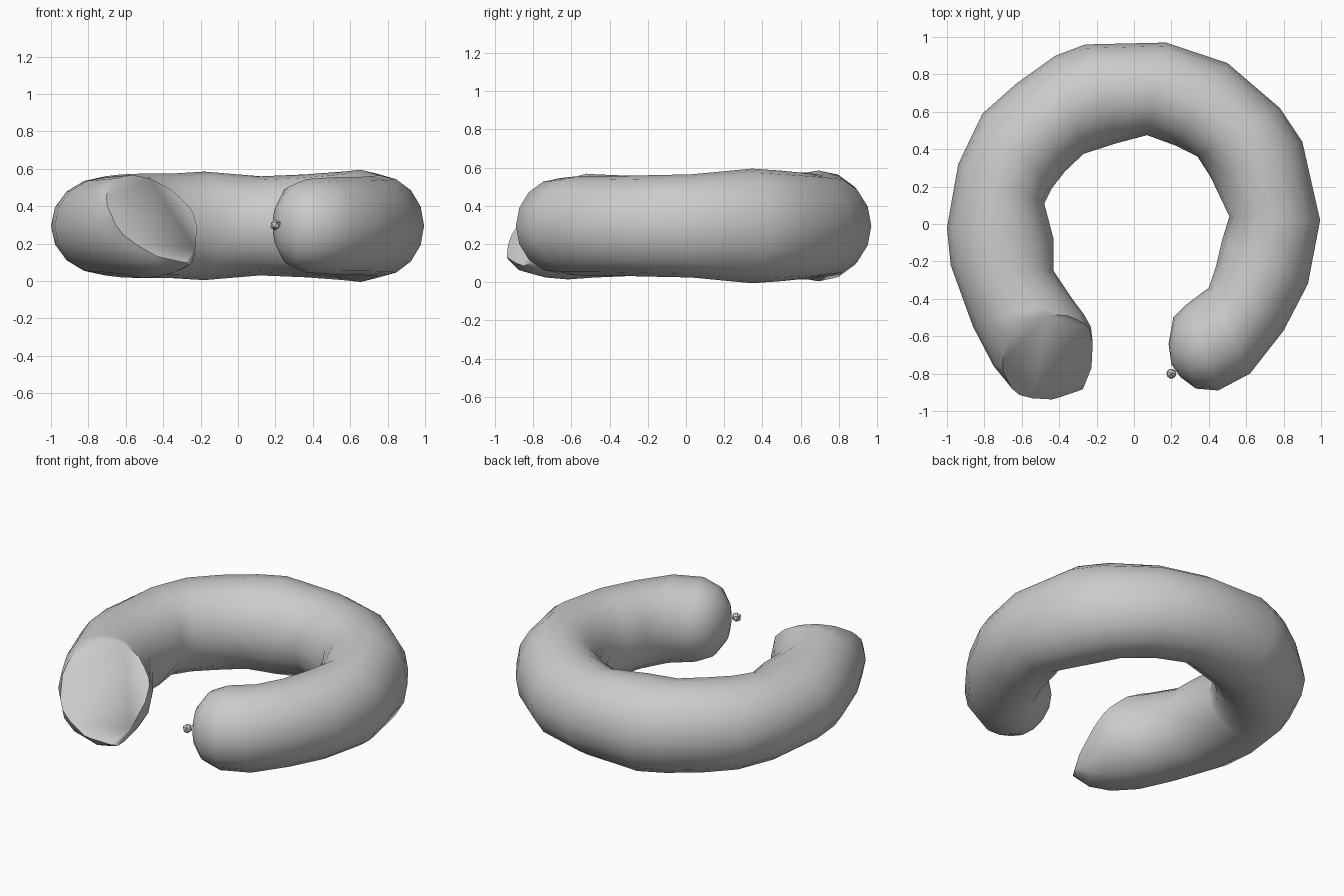
import bpy
import bmesh
from math import cos, sin, pi
from mathutils import Vector

if "Cube" in bpy.data.objects:
    bpy.data.objects.remove(bpy.data.objects["Cube"], do_unlink=True)

SIDES = 16
MID_HEIGHT = 0.295


def make_material(name, colour):
    mat = bpy.data.materials.new(name)
    mat.use_nodes = True
    mat.diffuse_color = colour
    mat.node_tree.nodes["Principled BSDF"].inputs["Base Color"].default_value = colour
    return mat


def make_object(name, bm, mat, angle):
    bmesh.ops.recalc_face_normals(bm, faces=bm.faces)
    mesh = bpy.data.meshes.new(name)
    bm.to_mesh(mesh)
    bm.free()
    mesh.materials.append(mat)
    obj = bpy.data.objects.new(name, mesh)
    bpy.context.collection.objects.link(obj)
    bpy.ops.object.select_all(action="DESELECT")
    obj.select_set(True)
    bpy.context.view_layer.objects.active = obj
    bpy.ops.object.shade_smooth_by_angle(angle=angle)
    return obj


def add_ring(bm, outer, inner, half_height):
    """Upright oval spanning from the outer to the inner side of the bend."""
    centre = (Vector(outer) + Vector(inner)) / 2
    reach = (Vector(outer) - Vector(inner)) / 2
    ring = []
    for i in range(SIDES):
        a = 2 * pi * i / SIDES
        flat = centre + reach * cos(a)
        ring.append(bm.verts.new((flat.x, flat.y, MID_HEIGHT + half_height * sin(a))))
    return ring


grey = make_material("plain grey", (0.6, 0.6, 0.6, 1))

# Sections along the bend: outer point, inner point, half height
sections = [
    ((.25, -.82), (.185, -.64), .12),
    ((.33, -.88), (.21, -.5), .21),
    ((.45, -.89), (.28, -.43), .25),
    ((.62, -.8), (.4, -.34), .26),
    ((.8, -.57), (.44, -.22), .26),
    ((.93, -.32), (.47, -.09), .265),
    ((.995, .02), (.51, .04), .27),
    ((.9, .44), (.41, .25), .3),
    ((.78, .62), (.34, .36), .29),
    ((.5, .86), (.22, .42), .275),
    ((.17, .97), (.07, .475), .265),
    ((-.26, .96), (-.1, .43), .29),
    ((-.42, .9), (-.27, .375), .28),
    ((-.63, .75), (-.37, .28), .28),
    ((-.81, .59), (-.44, .19), .275),
    ((-.94, .32), (-.48, .11), .265),
    ((-1, -.02), (-.43, -.08), .26),
    ((-.98, -.22), (-.43, -.25), .26),
    ((-.86, -.55), (-.33, -.4), .27),
    ((-.75, -.76), (-.27, -.48), .28),
    ((-.62, -.92), (-.23, -.55), .27),
    ((-.47, -.98), (-.22, -.64), .25),
    ((-.3, -.95), (-.22, -.75), .21),
]

# Curved body: loft the sections and round one end
bm = bmesh.new()
rings = [add_ring(bm, *section) for section in sections]
for a, b in zip(rings, rings[1:]):
    for i in range(SIDES):
        j = (i + 1) % SIDES
        bm.faces.new((a[i], a[j], b[j], b[i]))
pole = bm.verts.new((.2, -.75, MID_HEIGHT))
for i in range(SIDES):
    bm.faces.new((rings[0][i], rings[0][(i + 1) % SIDES], pole))
bm.faces.new(rings[-1])
bmesh.ops.recalc_face_normals(bm, faces=bm.faces)

# Slanted slice across the other end only
tip_verts = {v for ring in rings[-6:] for v in ring}
tip_edges = [e for e in bm.edges if tip_verts.issuperset(e.verts)]
tip_faces = [f for f in bm.faces if tip_verts.issuperset(f.verts)]
cut = bmesh.ops.bisect_plane(
    bm, geom=list(tip_verts) + tip_edges + tip_faces,
    plane_co=(-.7, -.7, .48), plane_no=(.52, -.88, 1), clear_outer=True)
rim = [e for e in cut["geom_cut"] if isinstance(e, bmesh.types.BMEdge)]
bmesh.ops.holes_fill(bm, edges=rim, sides=0)
make_object("curved_body", bm, grey, 1.0)

# Small knob on the rounded end
bm = bmesh.new()
bmesh.ops.create_icosphere(bm, subdivisions=1, radius=.03)
bmesh.ops.translate(bm, verts=bm.verts, vec=(.2, -.8, .3))
make_object("end_knob", bm, grey, .5)
